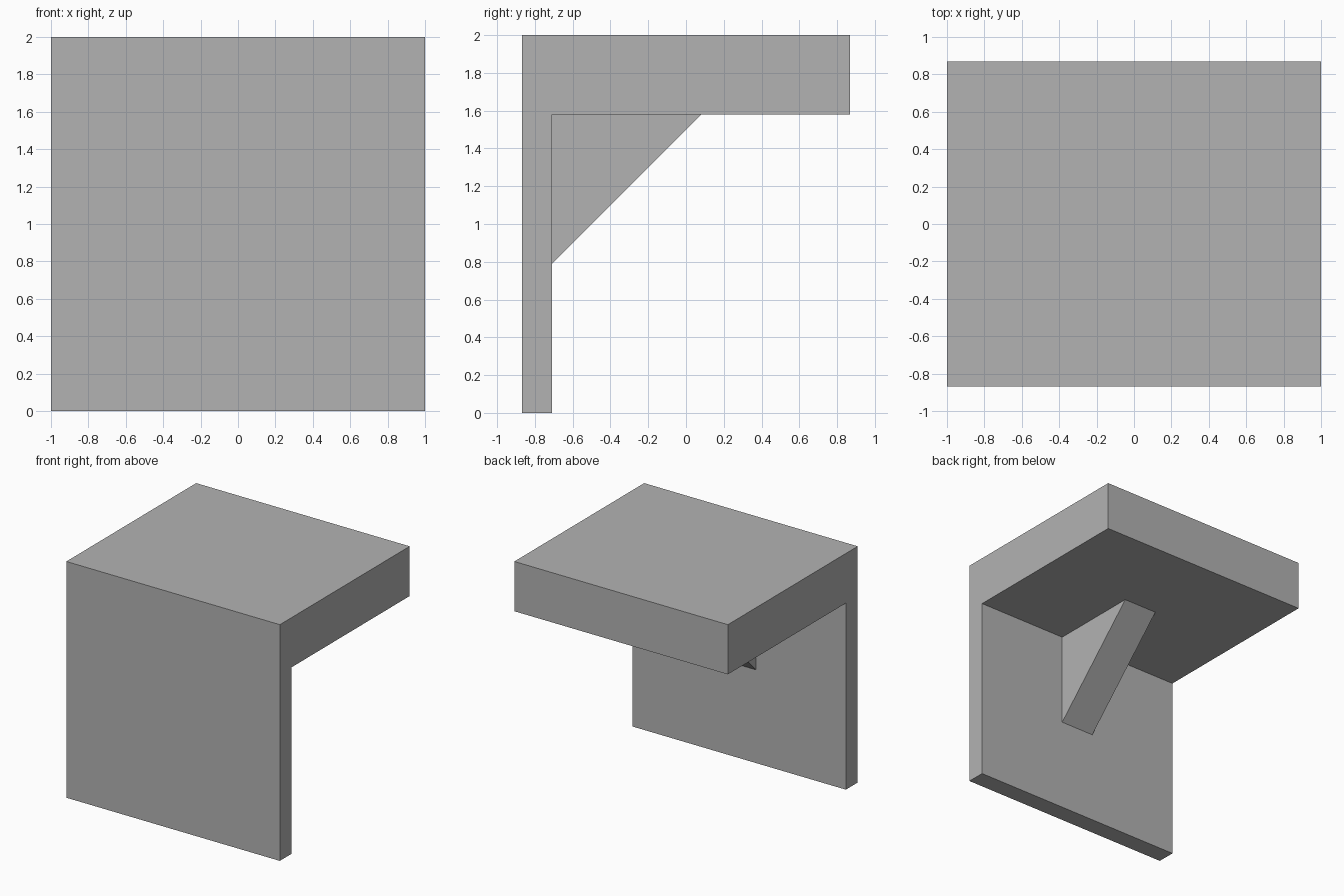
import bpy, bmesh

if "Cube" in bpy.data.objects:
    bpy.data.objects.remove(bpy.data.objects["Cube"])

U = 2 / 19                       # base module
HALF_W, HALF_D = 1.0, 8.25 * U
WALL_Y = -HALF_D + 1.5 * U       # inner face of the wall
SLAB_Z = 2 - 4 * U               # underside of the slab
LEG = 7.5 * U                    # leg length of the gusset

grey = bpy.data.materials.new("plain_grey")
grey.diffuse_color = (0.45, 0.45, 0.45, 1)
grey.use_nodes = True
grey.node_tree.nodes["Principled BSDF"].inputs["Base Color"].default_value = grey.diffuse_color


def extrude_profile(name, profile, half_width):
    """Extrude a (y, z) outline symmetrically along x."""
    bm = bmesh.new()
    face = bm.faces.new([bm.verts.new((-half_width, y, z)) for y, z in profile])
    out = bmesh.ops.extrude_face_region(bm, geom=[face])
    moved = [v for v in out["geom"] if isinstance(v, bmesh.types.BMVert)]
    bmesh.ops.translate(bm, verts=moved, vec=(2 * half_width, 0, 0))
    bmesh.ops.recalc_face_normals(bm, faces=bm.faces)
    mesh = bpy.data.meshes.new(name)
    bm.to_mesh(mesh)
    bm.free()
    mesh.materials.append(grey)
    obj = bpy.data.objects.new(name, mesh)
    bpy.context.collection.objects.link(obj)
    return obj


# Upright wall and thick top slab in one L-shaped body
extrude_profile("angle_body", [
    (-HALF_D, 0), (WALL_Y, 0), (WALL_Y, SLAB_Z),
    (HALF_D, SLAB_Z), (HALF_D, 2), (-HALF_D, 2)], HALF_W)

# Triangular brace in the inner corner
extrude_profile("corner_gusset", [
    (WALL_Y, SLAB_Z), (WALL_Y, SLAB_Z - LEG), (WALL_Y + LEG, SLAB_Z)], 1.5 * U)
